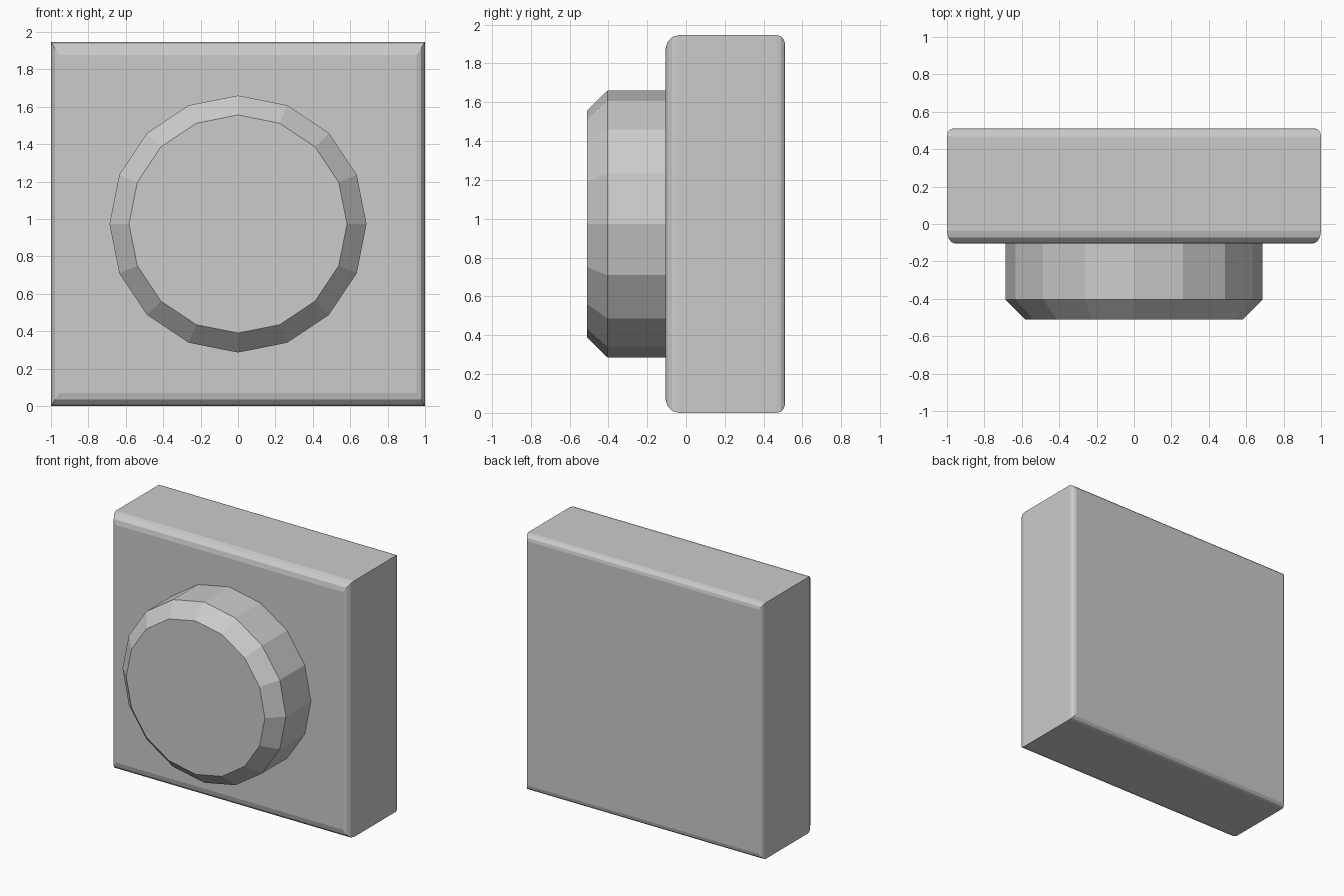
import bpy, bmesh
from math import sin, cos, pi

if "Cube" in bpy.data.objects:
    bpy.data.objects.remove(bpy.data.objects["Cube"])

H = 1.946           # overall height
CZ = H / 2          # centre height


def loft(name, rings):
    """Skin a list of equal-length rings (front to back) and cap both ends."""
    bm = bmesh.new()
    loops = [[bm.verts.new(p) for p in ring] for ring in rings]
    n = len(loops[0])
    for a, b in zip(loops, loops[1:]):
        for i in range(n):
            j = (i + 1) % n
            bm.faces.new((a[i], a[j], b[j], b[i]))
    bm.faces.new(loops[0])
    bm.faces.new(loops[-1])
    bmesh.ops.recalc_face_normals(bm, faces=bm.faces)
    mesh = bpy.data.meshes.new(name)
    bm.to_mesh(mesh)
    bm.free()
    obj = bpy.data.objects.new(name, mesh)
    bpy.context.collection.objects.link(obj)
    return obj


def rect(y, dx, dz):
    """Rectangle ring inset by dx and dz from the full outline."""
    x, z = 1 - dx, CZ - dz
    return [(sx * x, y, CZ + sz * z) for sx, sz in ((-1, -1), (1, -1), (1, 1), (-1, 1))]


def disc(y, r, sides=16):
    """Round ring with a corner pointing straight up."""
    return [(r * sin(2 * pi * i / sides), y, CZ + r * cos(2 * pi * i / sides))
            for i in range(sides)]


def rounded_edge(y, ry, rx, rz, steps=3):
    """Rings of a rounded rim starting at the outer face y; ry is signed inward."""
    rings = []
    for i in range(steps + 1):
        a = pi / 2 * i / steps
        rings.append(rect(y + ry * (1 - cos(a)), rx * (1 - sin(a)), rz * (1 - sin(a))))
    return rings


# Square base slab: larger rounding on the front rim, smaller on the back
front = rounded_edge(-0.105, 0.067, 0.045, 0.07)
back = rounded_edge(0.51, -0.042, 0.03, 0.045)
loft("base_slab", front + back[::-1])

# Sixteen-sided button with a chamfered front edge, seated into the slab
loft("round_button", [disc(-0.51, 0.583), disc(-0.405, 0.687), disc(-0.095, 0.687)])
